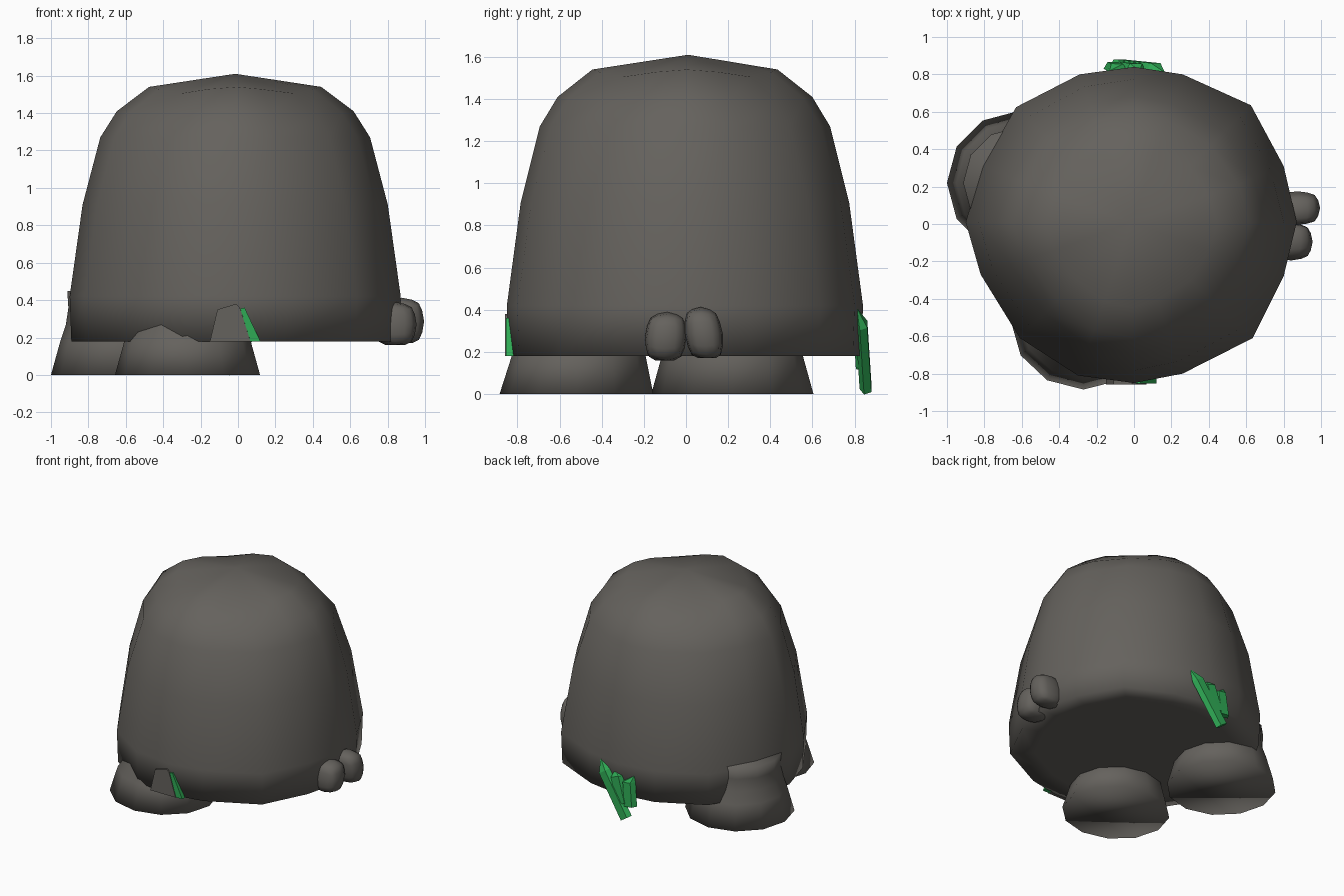
import bpy, bmesh, math
from mathutils import Vector

if "Cube" in bpy.data.objects:
    bpy.data.objects.remove(bpy.data.objects["Cube"])


def material(name, rgb):
    m = bpy.data.materials.new(name)
    m.diffuse_color = (*rgb, 1)
    m.use_nodes = True
    m.node_tree.nodes["Principled BSDF"].inputs["Base Color"].default_value = m.diffuse_color
    return m


STONE = material("dark stone", (0.13, 0.122, 0.11))
GREEN = material("green crystal", (0.028, 0.40, 0.09))


def finish(bm, name, mat, smooth=None):
    bmesh.ops.recalc_face_normals(bm, faces=bm.faces)
    me = bpy.data.meshes.new(name)
    bm.to_mesh(me)
    bm.free()
    me.materials.append(mat)
    ob = bpy.data.objects.new(name, me)
    bpy.context.collection.objects.link(ob)
    if smooth:
        bpy.ops.object.select_all(action='DESELECT')
        ob.select_set(True)
        bpy.context.view_layer.objects.active = ob
        bpy.ops.object.shade_smooth_by_angle(angle=math.radians(smooth))
    return ob


def loft(name, rings, mat, tip=None, smooth=None):
    """Skin a list of equal-length point rings, closing both ends."""
    bm = bmesh.new()
    vs = [[bm.verts.new(p) for p in r] for r in rings]
    n = len(vs[0])
    for a, b in zip(vs, vs[1:]):
        for i in range(n):
            j = (i + 1) % n
            bm.faces.new((a[i], a[j], b[j], b[i]))
    bm.faces.new(vs[0][::-1])
    if tip:
        t = bm.verts.new(tip)
        for i in range(n):
            bm.faces.new((vs[-1][i], vs[-1][(i + 1) % n], t))
    else:
        bm.faces.new(vs[-1])
    return finish(bm, name, mat, smooth)


def ring(cx, cy, z, rx, ry, n):
    return [(cx + rx * math.cos(2 * math.pi * i / n),
             cy + ry * math.sin(2 * math.pi * i / n), z) for i in range(n)]


# Domed body: an irregular sixteen-sided plan, scaled at each height;
# the four corners are pulled in and down towards the crown
plan = [(.87, .01), (.80, .31), (.625, .635), (.26, .80), (0, .84), (-.29, .80),
        (-.63, .625), (-.81, .31), (-.90, .01), (-.82, -.27), (-.61, -.61),
        (-.30, -.81), (0, -.85), (.26, -.80), (.635, -.61), (.80, -.28)]
CX, CY = -0.015, -0.005
# height, scale, corner scale, corner drop
levels = [(.18, .80, 1, 0), (.18, .99, 1, 0), (.42, 1.0, 1, 0), (.91, .922, .985, 0),
          (1.27, .815, .955, 0), (1.41, .715, .93, .02), (1.54, .52, .94, .035)]
rings = []
for z, s, cs, drop in levels:
    row = []
    for i, (x, y) in enumerate(plan):
        corner = 1 if i % 4 == 2 else 0.35 if i % 2 else 0
        k = s * (1 + (cs - 1) * corner)
        row.append((CX + (x - CX) * k, CY + (y - CY) * k, z - drop * corner))
    rings.append(row)
loft("body", rings, STONE, tip=(-0.015, 0.01, 1.61), smooth=180)

# Two stubby feet with wide soles
loft("side_foot", [ring(-0.615, 0.22, z, r, r, 12) for z, r in
                   [(0, .385), (.18, .335), (.27, .305), (.36, .292), (.45, .298)]],
     STONE, smooth=180)
loft("front_foot", [ring(-0.27, -0.52 + 0.06 * z, z, r, r * 0.94, 12) for z, r in
                    [(0, .388), (.18, .338), (.27, .28), (.42, .24)]],
     STONE, smooth=180)


# Chips set almost flush in the front rim: x,z outlines extruded along y
def slab(name, outline, y0, y1, mat):
    loft(name, [[(x, y, z) for x, z in outline] for y in (y0, y1)], mat)


slab("front_stone", [(-0.15, 0.18), (0.066, 0.18), (0.01, 0.36), (-0.01, 0.38), (-0.11, 0.35)],
     -0.858, -0.78, STONE)
slab("front_crystal", [(0.066, 0.18), (0.12, 0.18), (0.035, 0.36), (0.012, 0.355)],
     -0.853, -0.80, GREEN)


# Fist: two rounded, boxy knuckles with flat undersides
def knuckle(name, centre, size, floor, lean):
    bm = bmesh.new()
    bmesh.ops.create_cube(bm, size=2)
    bmesh.ops.subdivide_edges(bm, edges=bm.edges, cuts=3, use_grid_fill=True)
    for v in bm.verts:
        d = v.co.normalized() * 0.8 + v.co * 0.2
        p = Vector(centre) + Vector([d[k] * size[k] for k in range(3)])
        p.y += lean * (p.z - centre[2])
        p.z = max(p.z, floor)
        v.co = p
    finish(bm, name, STONE, 50)


knuckle("knuckle_front", (0.84, -0.095, 0.27), (0.115, 0.10, 0.12), 0.16, 0.05)
knuckle("knuckle_back", (0.875, 0.085, 0.285), (0.12, 0.09, 0.128), 0.17, -0.12)


# Crystals on the back: five-sided shards with a slanted tip
def shard(name, low, high, r, tip):
    low, high = Vector(low), Vector(high)
    axis = (high - low).normalized()
    u = axis.cross(Vector((0, 1, 0))).normalized()
    w = axis.cross(u)

    def section(c):
        return [c + r * (u * math.cos(a) + w * math.sin(a) * 0.6)
                for a in [2 * math.pi * i / 5 + 0.3 for i in range(5)]]
    loft(name, [section(low), section(high)], GREEN, tip=Vector(tip))


shard("long_crystal", (-0.085, 0.855, 0.025), (0.115, 0.835, 0.33), 0.052, (0.165, 0.81, 0.41))
shard("middle_crystal", (-0.05, 0.84, 0.13), (0.01, 0.83, 0.32), 0.058, (0.03, 0.82, 0.36))
shard("short_crystal", (-0.11, 0.84, 0.12), (-0.09, 0.83, 0.30), 0.055, (-0.13, 0.82, 0.35))
